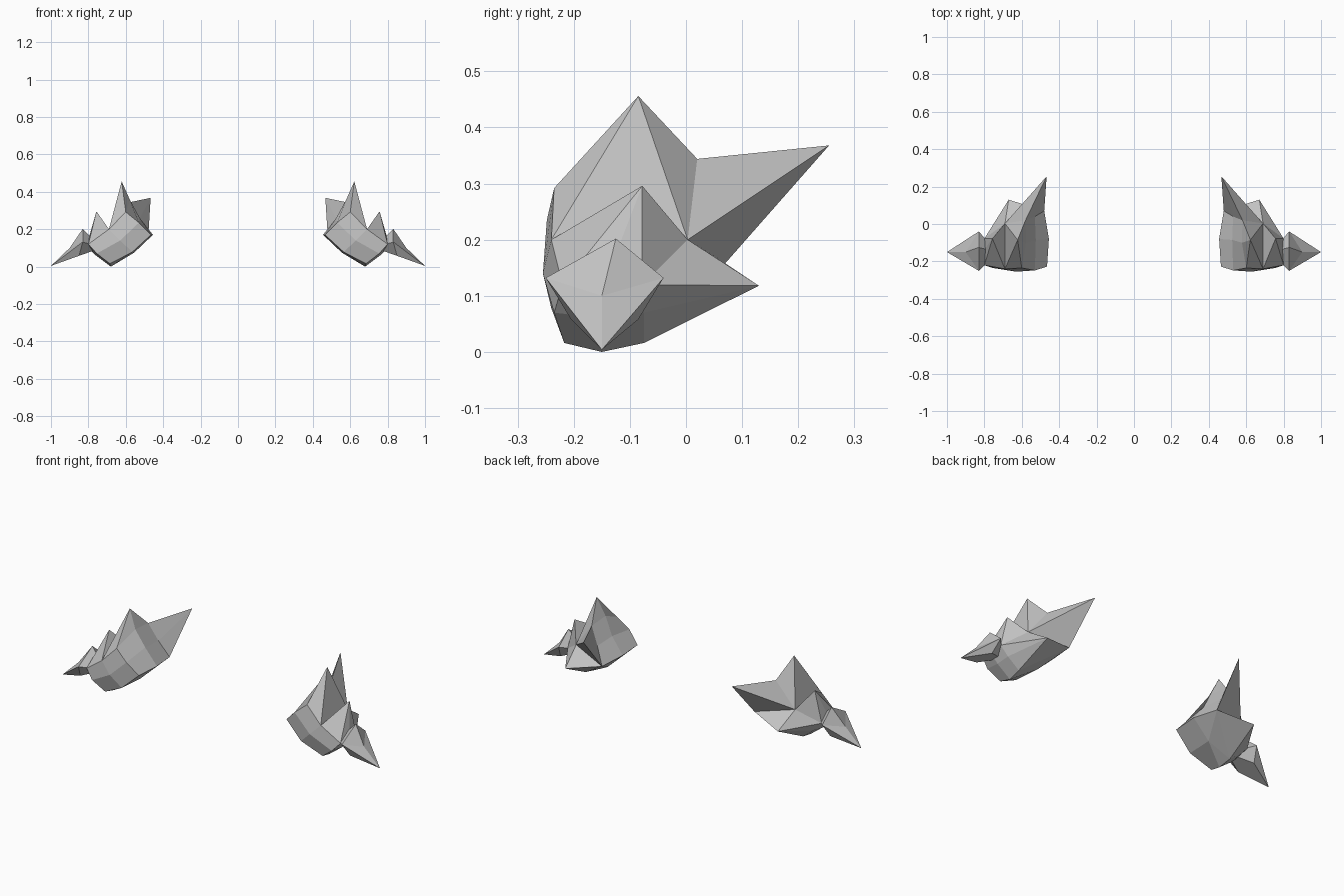
import bpy
import bmesh
from mathutils import Vector

default = bpy.data.objects.get("Cube")
if default:
    bpy.data.objects.remove(default, do_unlink=True)

steel = bpy.data.materials.new("plain_grey")
steel.use_nodes = True
grey = (0.55, 0.55, 0.55, 1)
steel.diffuse_color = grey
steel.node_tree.nodes["Principled BSDF"].inputs["Base Color"].default_value = grey


def build(name, points, faces, side):
    """Make a faceted closed part from named corners, mirrored by side."""
    bm = bmesh.new()
    corner = {key: bm.verts.new((side * x, y, z)) for key, (x, y, z) in points.items()}
    for face in faces:
        bm.faces.new([corner[key] for key in face.split()])
    bmesh.ops.recalc_face_normals(bm, faces=bm.faces)
    mesh = bpy.data.meshes.new(name)
    bm.to_mesh(mesh)
    bm.free()
    mesh.materials.append(steel)
    part = bpy.data.objects.new(name, mesh)
    bpy.context.collection.objects.link(part)


def fan(apex, loop):
    """Triangles from an apex to every edge of a closed loop."""
    keys = loop.split()
    return [f"{apex} {a} {b}" for a, b in zip(keys, keys[1:] + keys[:1])]


def strips(*rows):
    """Quads between neighbouring rows of corners."""
    quads = []
    for upper, lower in zip(rows, rows[1:]):
        u, l = upper.split(), lower.split()
        quads += [f"{u[i]} {u[i + 1]} {l[i + 1]} {l[i]}" for i in range(len(u) - 1)]
    return quads


# Shoulder plate: three rows (rim, belly, foot) wrapped around a tilted body
plate = {
    "rim_back": (.58, .02, .344), "rim_inner": (.577, -.1, .355),
    "rim_front": (.6, -.235, .292), "rim_middle": (.69, -.24, .2),
    "rim_outer": (.8, -.22, .12), "rim_end": (.81, -.15, .11),
    "rim_rear": (.8, -.078, .12),
    "belly_back": (.53, .04, .25), "belly_inner": (.525, -.085, .26),
    "belly_front": (.53, -.248, .235), "belly_middle": (.63, -.255, .14),
    "belly_outer": (.755, -.235, .07), "belly_end": (.76, -.15, .06),
    "belly_rear": (.755, -.075, .07),
    "foot_back": (.48, .07, .158), "foot_inner": (.455, -.08, .17),
    "foot_front": (.465, -.228, .17), "foot_middle": (.565, -.24, .078),
    "foot_outer": (.685, -.217, .016), "foot_end": (.68, -.15, 0),
    "foot_rear": (.685, -.075, .016),
    "sole": (.555, -.085, .075), "notch": (.69, .003, .2),
    "top_spike": (.622, -.085, .456), "middle_spike": (.757, -.078, .296),
    "back_spike": (.467, .255, .368), "low_spike": (.67, .13, .118),
}
columns = ["back", "inner", "front", "middle", "outer", "end", "rear"]
plate_faces = strips(*[" ".join(f"{row}_{c}" for c in columns)
                       for row in ("rim", "belly", "foot")])
# Upper spikes
plate_faces += fan("top_spike", "rim_front rim_middle notch rim_back rim_inner")
plate_faces += fan("middle_spike", "rim_middle rim_outer rim_end rim_rear notch")
# Rear spikes
plate_faces += fan("back_spike", "rim_back belly_back foot_back notch")
plate_faces += fan("low_spike", "notch foot_back foot_rear belly_rear rim_rear")
# Underside
plate_faces += ["foot_front foot_inner sole foot_middle",
                "foot_middle sole foot_end foot_outer",
                "foot_inner foot_back sole", "foot_back foot_rear sole",
                "foot_rear foot_end sole"]

# Small outer barb: a pointed ring joined to the plate
barb = {
    "root": (.73, -.15, .1), "crest": (.83, -.125, .202),
    "rear": (.83, -.04, .132), "rear_low": (.85, -.085, .058),
    "front_low": (.85, -.205, .058), "front": (.83, -.25, .132),
    "ridge": (.9, -.15, .1), "tip": (1, -.15, .004),
}
ring = "crest rear rear_low front_low front"
barb_faces = fan("root", ring) + [
    "crest rear ridge", "crest front ridge", "rear ridge tip", "front ridge tip",
    "rear rear_low tip", "rear_low front_low tip", "front_low front tip"]

for label, side in (("left", 1), ("right", -1)):
    build(f"{label}_shoulder_plate", plate, plate_faces, side)
    build(f"{label}_shoulder_barb", barb, barb_faces, side)
